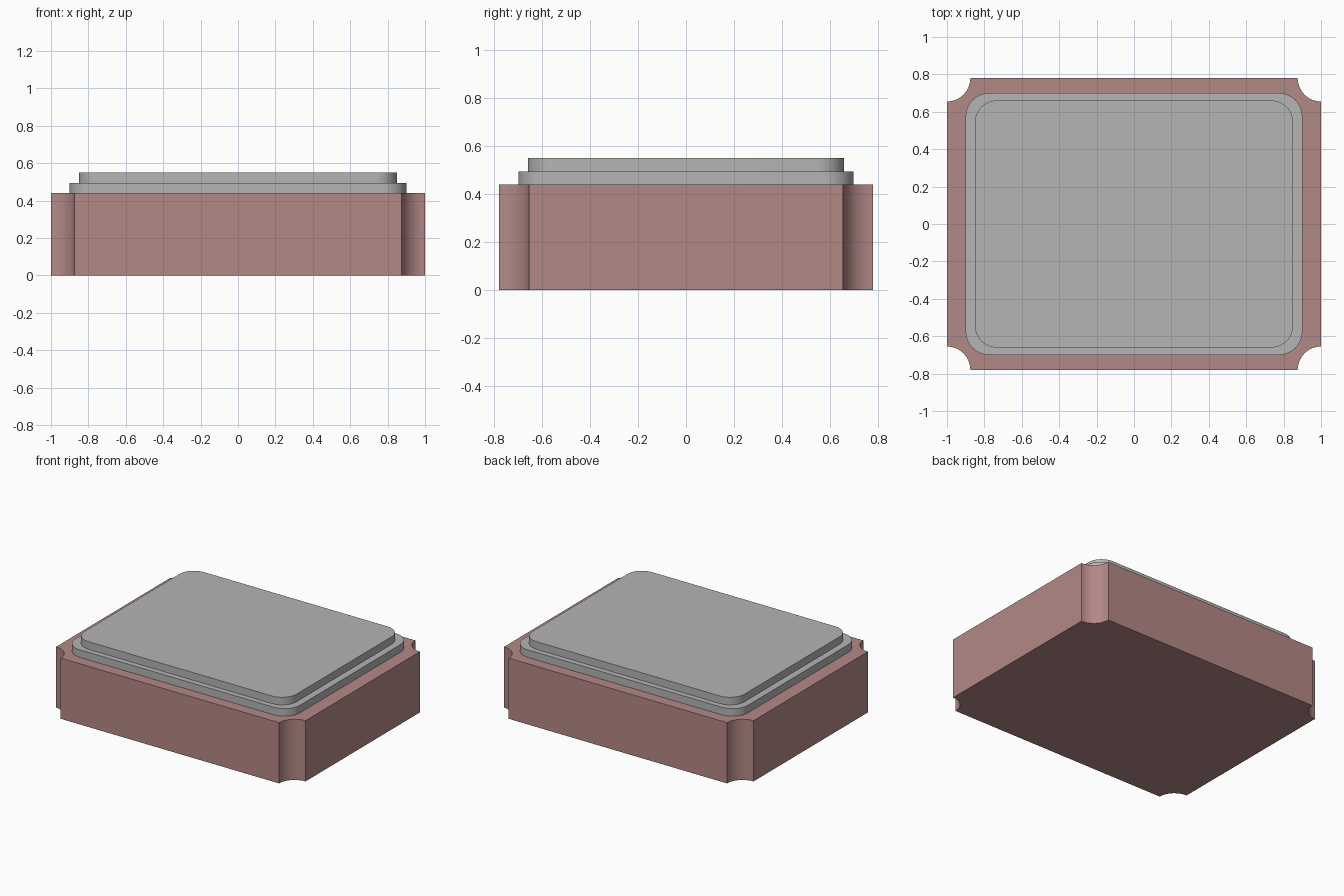
import bpy, bmesh, math

cube = bpy.data.objects.get("Cube")
if cube:
    bpy.data.objects.remove(cube, do_unlink=True)


def material(name, color):
    m = bpy.data.materials.new(name)
    m.use_nodes = True
    m.diffuse_color = color
    m.node_tree.nodes["Principled BSDF"].inputs["Base Color"].default_value = color
    return m


def outline(hx, hy, r, notched, steps=12):
    """Rectangle outline with rounded or scooped-out corners, counter-clockwise."""
    pts = []
    for i, (sx, sy) in enumerate([(1, 1), (-1, 1), (-1, -1), (1, -1)]):
        inset = 0 if notched else r
        cx, cy = sx * (hx - inset), sy * (hy - inset)
        for k in range(steps + 1):
            t = k / steps * math.pi / 2
            a = i * math.pi / 2 + (1.5 * math.pi - t if notched else t)
            pts.append((cx + r * math.cos(a), cy + r * math.sin(a)))
    return pts


def slab(name, pts, z0, z1, mat):
    """Extrude an outline from z0 up to z1."""
    bm = bmesh.new()
    base = bm.faces.new([bm.verts.new((x, y, z0)) for x, y in pts])
    top = bmesh.ops.extrude_face_region(bm, geom=[base], use_keep_orig=True)
    verts = [v for v in top["geom"] if isinstance(v, bmesh.types.BMVert)]
    bmesh.ops.translate(bm, verts=verts, vec=(0, 0, z1 - z0))
    bmesh.ops.recalc_face_normals(bm, faces=bm.faces)
    mesh = bpy.data.meshes.new(name)
    bm.to_mesh(mesh)
    bm.free()
    mesh.materials.append(mat)
    obj = bpy.data.objects.new(name, mesh)
    bpy.context.collection.objects.link(obj)
    bpy.ops.object.select_all(action='DESELECT')
    obj.select_set(True)
    bpy.context.view_layer.objects.active = obj
    bpy.ops.object.shade_smooth_by_angle(angle=math.radians(30))
    return obj


ceramic = material("dusty rose ceramic", (0.45, 0.25, 0.24, 1))
metal = material("grey metal", (0.46, 0.46, 0.46, 1))

# Ceramic base with a quarter-round scoop at each corner
slab("ceramic_base", outline(1.0, 0.78, 0.125, True), 0.0, 0.44, ceramic)
# Seal ring and lid stacked on top
slab("seal_ring", outline(0.90, 0.70, 0.125, False), 0.44, 0.495, metal)
slab("lid", outline(0.85, 0.66, 0.115, False), 0.495, 0.55, metal)
